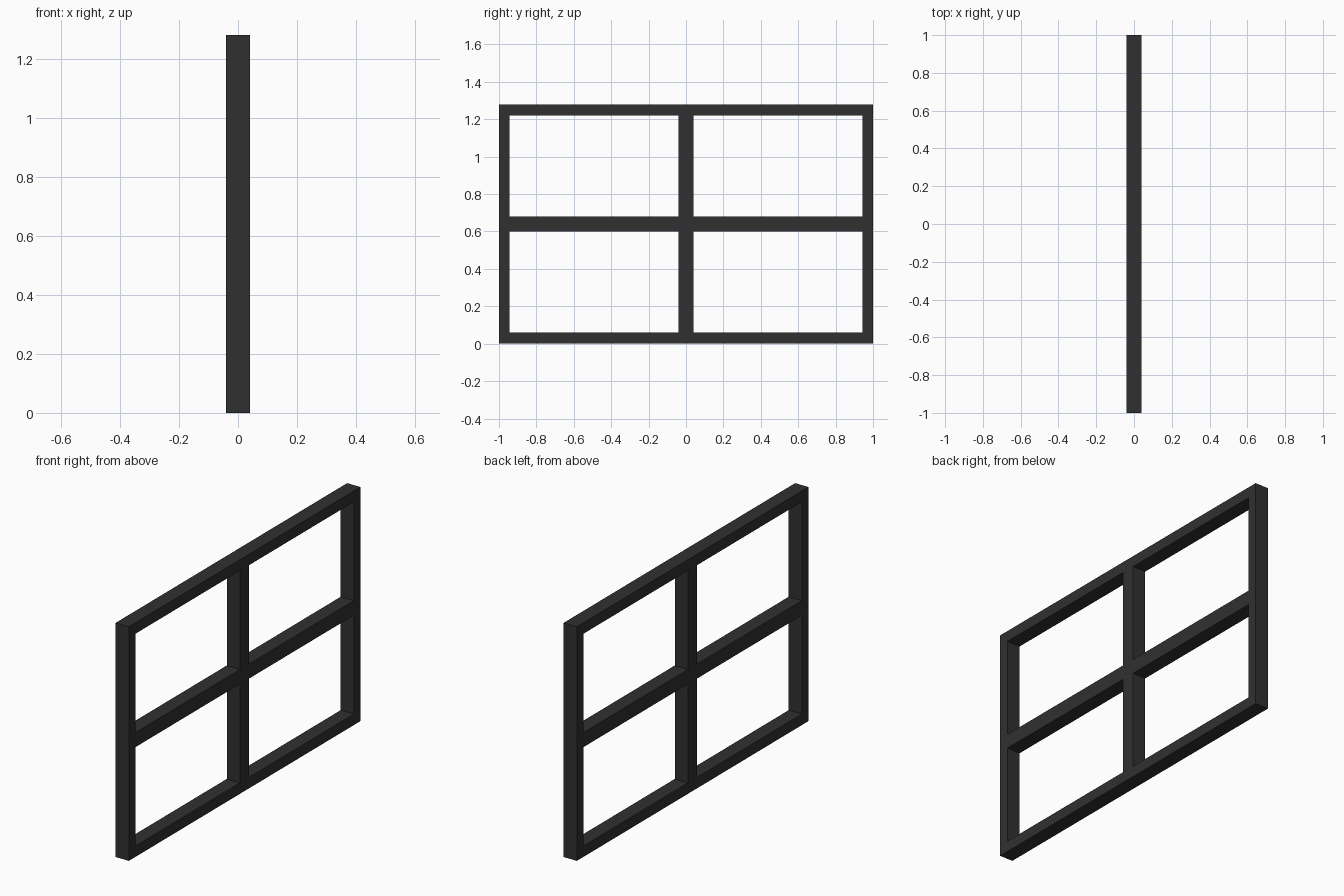
import bpy, bmesh

if "Cube" in bpy.data.objects:
    bpy.data.objects.remove(bpy.data.objects["Cube"])

# Single dark colour
mat = bpy.data.materials.new("charcoal black")
mat.diffuse_color = (0.03, 0.03, 0.03, 1)
mat.use_nodes = True
mat.node_tree.nodes["Principled BSDF"].inputs["Base Color"].default_value = mat.diffuse_color

DEPTH = 0.08
# Bar edges along the width and the height: rail, pane, bar, pane, rail
ys = [-1, -0.943, -0.04, 0.04, 0.943, 1]
zs = [0, 0.06, 0.60, 0.68, 1.22, 1.28]

# Window frame: a flat lattice with four open panes, thickened along x
bm = bmesh.new()
grid = [[bm.verts.new((-DEPTH / 2, y, z)) for z in zs] for y in ys]
for i in range(5):
    for j in range(5):
        if i % 2 and j % 2:
            continue  # open pane
        bm.faces.new((grid[i][j], grid[i + 1][j], grid[i + 1][j + 1], grid[i][j + 1]))
res = bmesh.ops.extrude_face_region(bm, geom=bm.faces[:], use_keep_orig=True)
moved = [g for g in res["geom"] if isinstance(g, bmesh.types.BMVert)]
bmesh.ops.translate(bm, verts=moved, vec=(DEPTH, 0, 0))
bmesh.ops.recalc_face_normals(bm, faces=bm.faces[:])

mesh = bpy.data.meshes.new("window_frame")
bm.to_mesh(mesh)
bm.free()
mesh.materials.append(mat)
bpy.context.collection.objects.link(bpy.data.objects.new("window_frame", mesh))
